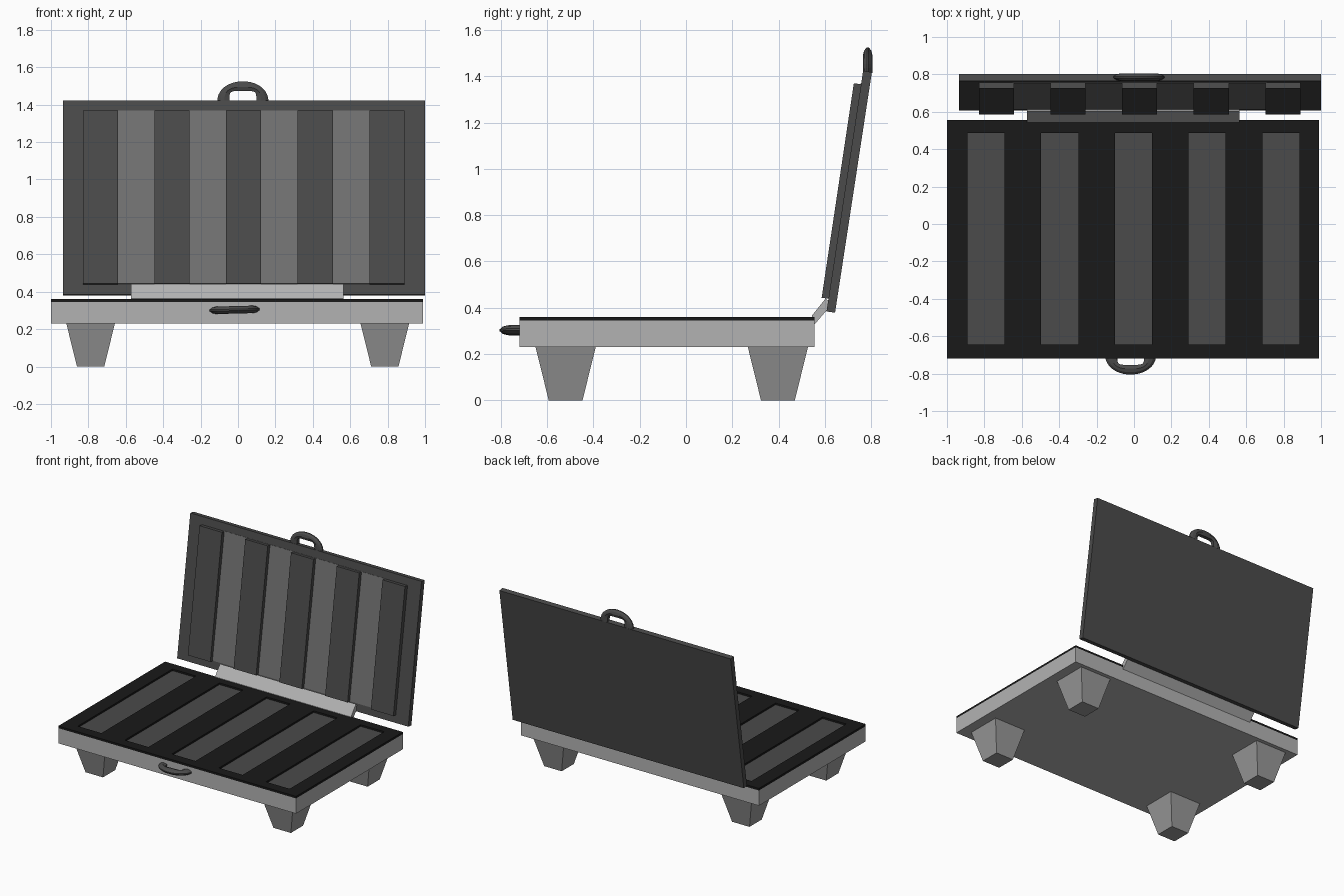
import bpy, bmesh, math
from mathutils import Matrix

if "Cube" in bpy.data.objects:
    bpy.data.objects.remove(bpy.data.objects["Cube"])


def material(name, v):
    m = bpy.data.materials.new(name)
    m.diffuse_color = (v, v, v, 1)
    m.use_nodes = True
    m.node_tree.nodes["Principled BSDF"].inputs["Base Color"].default_value = m.diffuse_color
    return m


BLACK = material("black", 0.01)
DARK = material("dark_grey", 0.07)
MID = material("mid_grey", 0.17)
LEG = material("leg_grey", 0.32)
LIGHT = material("light_grey", 0.45)


def finish(name, bm, mat):
    bmesh.ops.recalc_face_normals(bm, faces=bm.faces)
    me = bpy.data.meshes.new(name)
    bm.to_mesh(me)
    bm.free()
    me.materials.append(mat)
    ob = bpy.data.objects.new(name, me)
    bpy.context.collection.objects.link(ob)
    return ob


def prism(name, profile, x0, x1, mat):
    """Side profile (y, z) extruded along x."""
    bm = bmesh.new()
    rings = [[bm.verts.new((x, y, z)) for y, z in profile] for x in (x0, x1)]
    n = len(profile)
    for r in rings:
        bm.faces.new(r)
    for i in range(n):
        j = (i + 1) % n
        bm.faces.new((rings[0][i], rings[0][j], rings[1][j], rings[1][i]))
    return finish(name, bm, mat)


def box(name, x0, x1, y0, y1, z0, z1, mat):
    return prism(name, [(y0, z0), (y1, z0), (y1, z1), (y0, z1)], x0, x1, mat)


# base tray
box("base", -1, 0.99, -0.72, 0.556, 0.23, 0.345, LIGHT)

# black grill plate with five open slots
slots = [(-0.89 + 0.394 * i, -0.692 + 0.394 * i) for i in range(5)]
xs = [-1] + [x for s in slots for x in s] + [0.99]
ys = [-0.72, -0.645, 0.487, 0.556]
bm = bmesh.new()
grid = [[bm.verts.new((x, y, 0.345)) for y in ys] for x in xs]
for i in range(len(xs) - 1):
    for j in range(3):
        if not (i % 2 == 1 and j == 1):
            bm.faces.new((grid[i][j], grid[i + 1][j], grid[i + 1][j + 1], grid[i][j + 1]))
ext = bmesh.ops.extrude_face_region(bm, geom=bm.faces[:], use_keep_orig=True)
bmesh.ops.translate(bm, vec=(0, 0, 0.016),
                    verts=[v for v in ext["geom"] if isinstance(v, bmesh.types.BMVert)])
finish("grill_plate", bm, BLACK)

# dark slot floors
for i, (a, b) in enumerate(slots):
    box(f"slot_floor_{i + 1}", a, b, -0.645, 0.487, 0.335, 0.348, DARK)

# tapered legs
for side, cx in (("left", -0.788), ("right", 0.785)):
    for end, cy in (("front", -0.52), ("back", 0.397)):
        bm = bmesh.new()
        bmesh.ops.create_cube(bm, size=1)
        for v in bm.verts:
            w = 0.13 if v.co.z > 0 else 0.073
            v.co = (cx + math.copysign(w, v.co.x), cy + math.copysign(w, v.co.y),
                    0.231 if v.co.z > 0 else 0)
        finish(f"{end}_{side}_leg", bm, LEG)

# hinge strip
prism("hinge", [(0.543, 0.365), (0.603, 0.44), (0.63, 0.415), (0.55, 0.322)],
      -0.573, 0.565, LIGHT)

# open lid, leaning back, with panel and raised ribs
prism("lid", [(0.607, 0.384), (0.644, 0.379), (0.803, 1.418), (0.765, 1.423)],
      -0.935, 1.0, DARK)
prism("lid_panel", [(0.611, 0.443), (0.630, 0.440), (0.768, 1.364), (0.753, 1.369)],
      -0.65, 0.71, MID)
for i in range(5):
    x = -0.83 + 0.383 * i
    prism(f"lid_rib_{i + 1}", [(0.586, 0.443), (0.625, 0.438), (0.764, 1.365), (0.725, 1.37)],
          x, x + 0.188, DARK)


def handle(name, matrix):
    """Arch in local x (across) and y (outward), lens-shaped in section."""
    bm = bmesh.new()
    rings, n = [], 20
    for i in range(n + 1):
        a = math.pi * i / n
        c, s = math.cos(a), math.sin(a)
        # outer oval, and inner near-rectangular opening
        ox, oy = 0.137 * c, 0.11 * max(s, 0) ** 0.9
        ix = 0.072 * math.copysign(abs(c) ** 0.35, c)
        iy = 0.058 * max(s, 0) ** 0.35
        ring = []
        for t, h in ((0, 0.013), (0.4, 0.02), (0.75, 0.015), (1, 0.004),
                     (1, -0.004), (0.75, -0.015), (0.4, -0.02), (0, -0.013)):
            ring.append(bm.verts.new((ix + (ox - ix) * t, iy + (oy - iy) * t, h)))
        rings.append(ring)
    for p, q in zip(rings, rings[1:]):
        for k in range(8):
            m = (k + 1) % 8
            bm.faces.new((p[k], p[m], q[m], q[k]))
    bm.faces.new(rings[0])
    bm.faces.new(rings[-1])
    bm.transform(matrix)
    return finish(name, bm, DARK)


# handles: upright on the lid, flat on the base front
handle("lid_handle", Matrix.Translation((0.026, 0.785, 1.415)) @ Matrix.Rotation(math.pi / 2, 4, 'X'))
handle("base_handle", Matrix.Translation((-0.018, -0.695, 0.303))
       @ Matrix.Rotation(math.radians(-1.5), 4, 'Y') @ Matrix.Rotation(math.pi, 4, 'X'))
